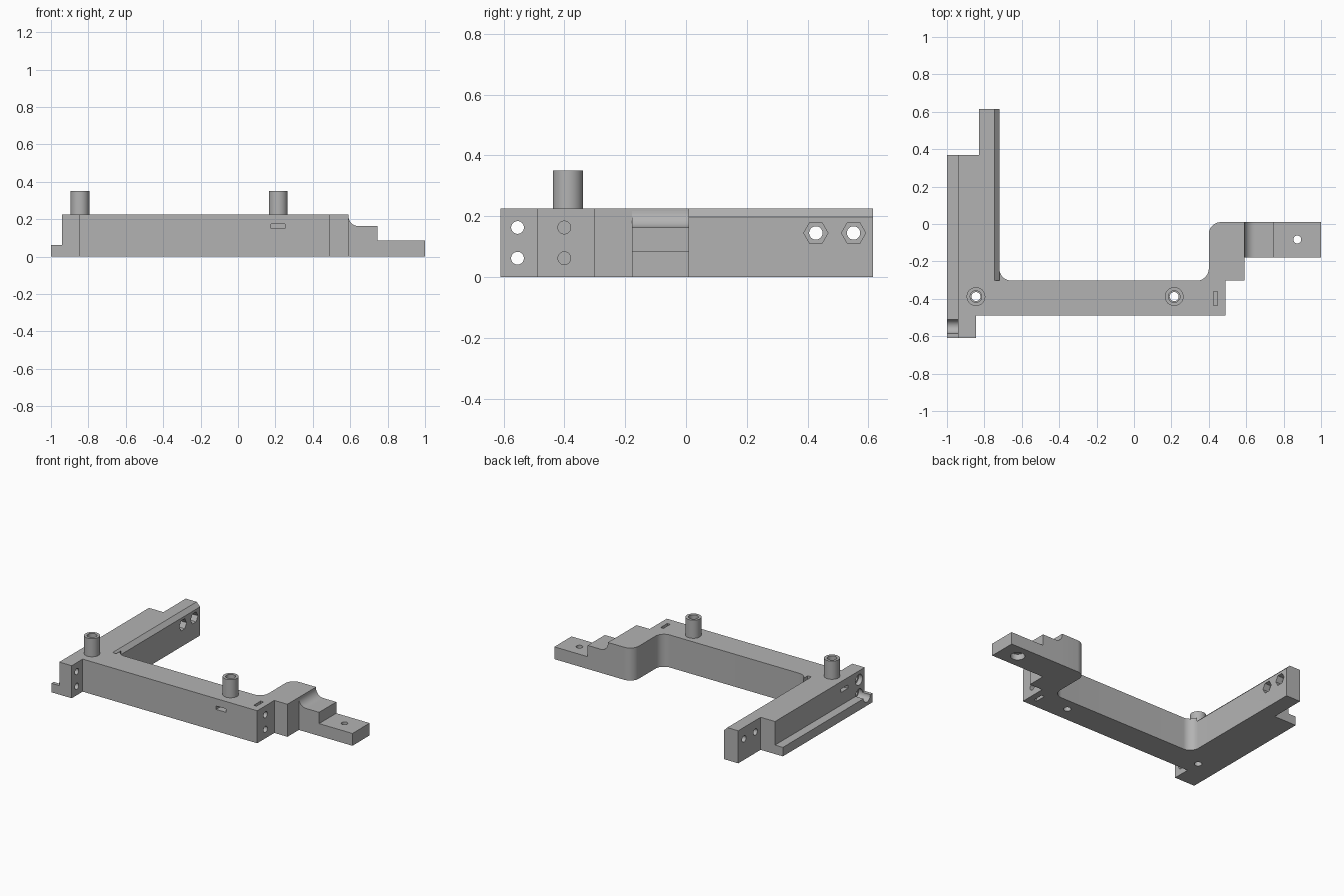
import bpy, bmesh, math
from mathutils import Matrix

cube = bpy.data.objects.get("Cube")
if cube:
    bpy.data.objects.remove(cube, do_unlink=True)

GREY = (0.45, 0.45, 0.45, 1)
mat = bpy.data.materials.new("matte grey")
mat.use_nodes = True
mat.diffuse_color = GREY
mat.node_tree.nodes["Principled BSDF"].inputs["Base Color"].default_value = GREY

TOP = 0.225
POST_Y = -0.388
POSTS = {"left_bar_post": -0.845, "front_bar_post": 0.215}


def make(name, bm):
    bmesh.ops.recalc_face_normals(bm, faces=bm.faces)
    mesh = bpy.data.meshes.new(name)
    bm.to_mesh(mesh)
    bm.free()
    mesh.materials.append(mat)
    obj = bpy.data.objects.new(name, mesh)
    bpy.context.collection.objects.link(obj)
    return obj


def prism(name, points, start, end, axis="z"):
    """Extrude a closed outline: (x, y) along z, or (x, z) along y."""
    bm = bmesh.new()
    place = (lambda a, b: (a, b, start)) if axis == "z" else (lambda a, b: (a, start, b))
    face = bm.faces.new([bm.verts.new(place(*p)) for p in points])
    moved = bmesh.ops.extrude_face_region(bm, geom=[face])["geom"]
    step = (0, 0, end - start) if axis == "z" else (0, end - start, 0)
    bmesh.ops.translate(bm, vec=step, verts=[v for v in moved if isinstance(v, bmesh.types.BMVert)])
    return make(name, bm)


def box(name, low, high):
    x0, y0, z0 = low
    x1, y1, z1 = high
    return prism(name, [(x0, y0), (x1, y0), (x1, y1), (x0, y1)], z0, z1)


def rod(name, centre, radius, start, end, axis="z", sides=40):
    """Cylinder from start to end; centre is (x, y) for z or (y, z) for x."""
    ring = [2 * math.pi * i / sides for i in range(sides)]
    obj = prism(name, [(radius * math.cos(a), radius * math.sin(a)) for a in ring], start, end)
    if axis == "x":
        obj.data.transform(Matrix(((0, 0, 1, 0), (1, 0, 0, centre[0]), (0, 1, 0, centre[1]), (0, 0, 0, 1))))
    else:
        obj.data.transform(Matrix.Translation((*centre, 0)))
    return obj


def arc(cx, cy, radius, start, end, steps=12):
    angles = [math.radians(start + (end - start) * i / steps) for i in range(steps + 1)]
    return [(cx + radius * math.cos(a), cy + radius * math.sin(a)) for a in angles]


def cut(target, *cutters):
    for cutter in cutters:
        mod = target.modifiers.new("cut", "BOOLEAN")
        mod.operation, mod.solver, mod.object = "DIFFERENCE", "EXACT", cutter
        bpy.context.view_layer.objects.active = target
        bpy.ops.object.modifier_apply(modifier=mod.name)


def discard(*cutters):
    for cutter in cutters:
        bpy.data.objects.remove(cutter, do_unlink=True)


# Main frame outline, counter-clockwise from the front left corner
R = 0.065
outline = [(-0.94, -0.61), (-0.845, -0.61), (-0.845, -0.49), (0.49, -0.49), (0.49, -0.303),
           (0.59, -0.303), (0.59, 0.01)]
outline += arc(0.40 + R, 0.01 - R, R, 90, 180)
outline += arc(0.40 - R, -0.303 + R, R, 0, -90)
outline += arc(-0.72 + R, -0.303 + R, R, 270, 180)
outline += [(-0.72, 0.615), (-0.83, 0.615), (-0.83, 0.37), (-0.94, 0.37)]
frame = prism("main_frame", outline, 0, TOP)

# Low ledge along the outer side
ledge = box("side_ledge", (-1, -0.61, 0), (-0.94, 0.37, 0.062))

# Stepped mounting tab with a hollow fillet against the frame
profile = [(0.59, 0), (1, 0), (1, 0.085), (0.745, 0.085), (0.745, 0.163)]
profile += arc(0.645, 0.218, 0.055, 270, 180)
tab = prism("mounting_tab", profile, -0.178, 0.01, axis="y")
tab_cuts = [rod("tab_hole", (0.873, -0.083), 0.021, -0.1, 0.2),
            rod("tab_counterbore", (0.873, -0.083), 0.045, -0.1, 0.04)]
cut(tab, *tab_cuts)
discard(*tab_cuts)

# Bevel along the inner top edge of the side bar
cuts = [prism("bevel", [(-0.747, TOP), (-0.72, 0.198), (-0.719, 0.198), (-0.719, TOP + 0.02),
                        (-0.747, TOP + 0.02)], -0.303, 0.7, axis="y")]

# Hexagonal pockets and through holes at the back of the side bar
for y in (0.427, 0.551):
    cuts += [rod("bar_hole", (y, 0.145), 0.022, -0.9, -0.6, "x"),
             rod("hex_pocket", (y, 0.145), 0.04, -0.765, -0.6, "x", sides=6)]

# Paired screw holes: through the front left block, blind in the right end
end_cuts = []
for z in (0.062, 0.163):
    end_cuts += [rod("block_hole", (-0.554, z), 0.021, -1.1, -0.7, "x"),
                 rod("block_counterbore", (-0.548, z), 0.037, -1.1, -0.91, "x")]
    cuts.append(rod("end_hole", (-0.40, z), 0.021, 0.37, 0.6, "x"))
cuts += end_cuts

# Nut slots
cuts += [box("top_slot", (0.425, -0.435, 0.125), (0.447, -0.36, 0.3)),
         box("bottom_slot", (0.425, -0.435, -0.1), (0.447, -0.36, 0.1)),
         box("front_slot", (0.176, -0.6, 0.15), (0.252, -0.35, 0.174)),
         box("side_slot", (-0.98, -0.426, 0.15), (-0.81, -0.35, 0.174))]

# Hollow posts above holes through the frame
for name, x in POSTS.items():
    cuts.append(rod("post_hole", (x, POST_Y), 0.024, -0.1, 0.5))
    post = rod(name, (x, POST_Y), 0.05, TOP, 0.35)
    bores = [cuts[-1], rod("post_bore", (x, POST_Y), 0.031, TOP + 0.02, 0.5)]
    cut(post, *bores)
    discard(bores[1])

cut(frame, *cuts)
cut(ledge, *end_cuts)
discard(*cuts)

for obj in bpy.context.view_layer.objects:
    obj.select_set(obj.type == "MESH" and mat.name in obj.data.materials)
bpy.context.view_layer.objects.active = frame
bpy.ops.object.shade_smooth_by_angle(angle=math.radians(30))
